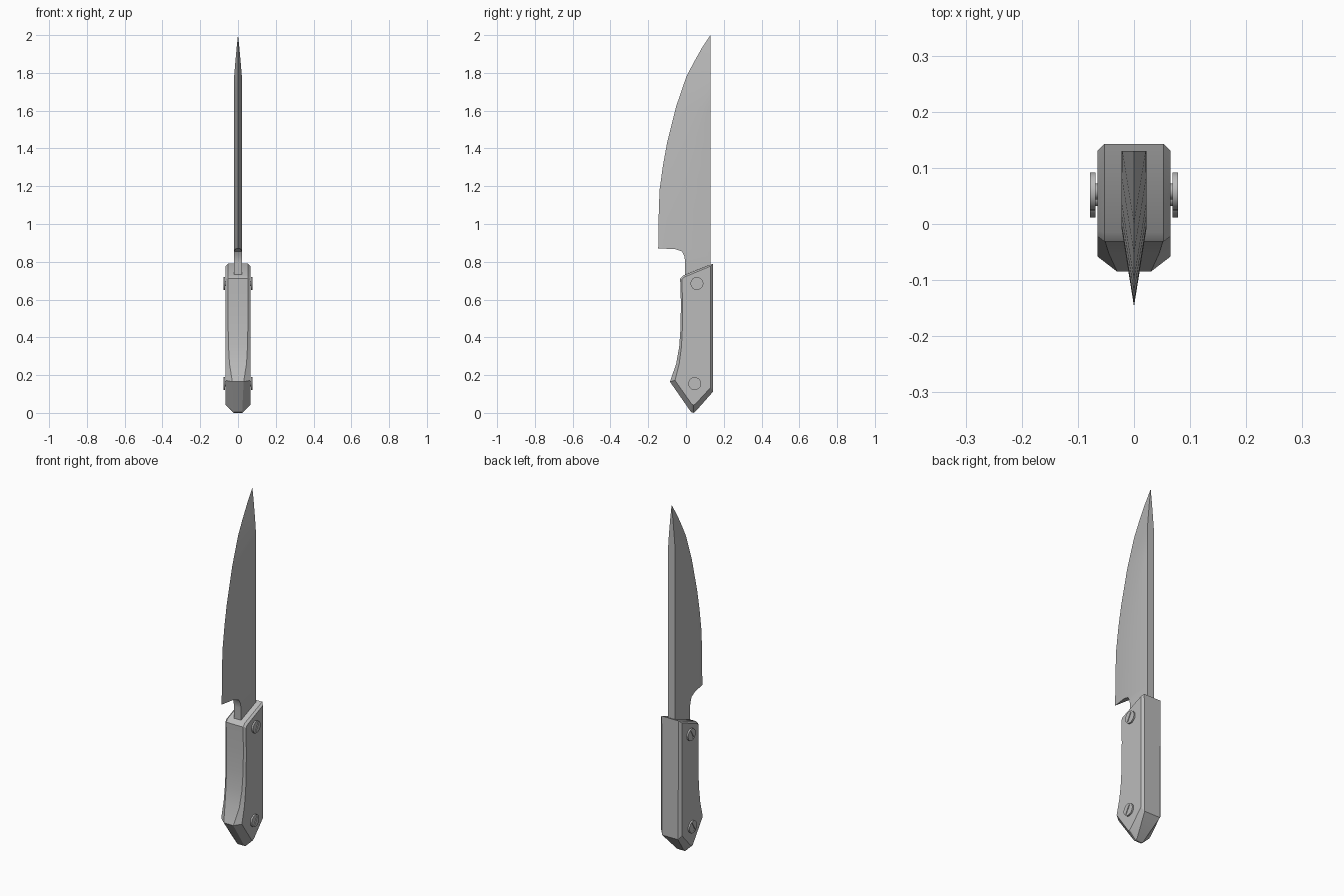
import bpy, bmesh, math
from mathutils import Matrix

old = bpy.data.objects.get("Cube")
if old:
    bpy.data.objects.remove(old, do_unlink=True)


def material(name, color):
    mat = bpy.data.materials.new(name)
    mat.use_nodes = True
    mat.diffuse_color = color
    mat.node_tree.nodes["Principled BSDF"].inputs["Base Color"].default_value = color
    return mat


grey = material("plain_grey", (0.5, 0.5, 0.5, 1))


def finish(name, bm, smooth=True):
    bmesh.ops.remove_doubles(bm, verts=bm.verts, dist=0.0004)
    bmesh.ops.recalc_face_normals(bm, faces=bm.faces)
    mesh = bpy.data.meshes.new(name)
    bm.to_mesh(mesh)
    bm.free()
    mesh.materials.append(grey)
    obj = bpy.data.objects.new(name, mesh)
    bpy.context.collection.objects.link(obj)
    if smooth:
        bpy.ops.object.select_all(action="DESELECT")
        bpy.context.view_layer.objects.active = obj
        obj.select_set(True)
        bpy.ops.object.shade_smooth_by_angle(angle=math.radians(25))
    return obj


def loft(name, rings):
    """Bridge equal closed rings and cap both ends."""
    bm = bmesh.new()
    loops = [[bm.verts.new(p) for p in ring] for ring in rings]
    for a, b in zip(loops, loops[1:]):
        for i in range(len(a)):
            j = (i + 1) % len(a)
            bm.faces.new((a[i], a[j], b[j], b[i]))
    bm.faces.new(loops[0])
    bm.faces.new(loops[-1])
    return finish(name, bm)


# Blade and tang: cross-sections from the handle up to the point
spine, heel, half, bevel = 0.13, -0.147, 0.022, 0.137


def section(front, z, edge):
    mid = min(max(edge + bevel, front), spine)

    def width(y):
        return half * min(1, max(0, (y - edge) / bevel))

    right = [(width(y), y, z) for y in (front, mid, spine)]
    left = [(-x, y, z) for x, y, z in reversed(right)]
    return right + left


notch = [(-0.004, 0.6), (-0.004, 0.8), (-0.009, 0.83), (-0.022, 0.855), (-0.06, 0.868)]
edge_line = [(heel, 0.87), (-0.145, 1.03), (-0.14, 1.18), (-0.122, 1.31), (-0.1, 1.43),
             (-0.053, 1.62), (0.0, 1.775), (0.038, 1.85), (0.083, 1.93), (0.129, 2.0)]
loft("blade", [section(y, z, heel) for y, z in notch]
     + [section(y, z, y) for y, z in edge_line])

# Handle: rim outline (y, z, half width) and the side-face outline (y, z)
side = 0.065
outline = [
    ((0.143, 0.79, 0.053), (0.131, 0.777)),
    ((-0.015, 0.728, 0.053), (-0.012, 0.718)),
    ((-0.031, 0.712, 0.053), (-0.022, 0.705)),
    ((-0.027, 0.58, 0.053), (-0.018, 0.58)),
    ((-0.029, 0.45, 0.052), (-0.019, 0.45)),
    ((-0.036, 0.35, 0.05), (-0.024, 0.35)),
    ((-0.052, 0.26, 0.045), (-0.036, 0.26)),
    ((-0.085, 0.165, 0.03), (-0.058, 0.172)),
    ((0.027, 0.004, 0.022), (0.031, 0.045)),
    ((0.039, 0.0, 0.022), (0.04, 0.042)),
    ((0.051, 0.008, 0.022), (0.05, 0.047)),
    ((0.143, 0.112, 0.05), (0.131, 0.135)),
]
rim = [(x, y, z) for (y, z, x), _ in outline]
face = [(side, y, z) for _, (y, z) in outline]


def mirrored(ring):
    return [(-x, y, z) for x, y, z in ring]


loft("handle", [face, rim, mirrored(rim), mirrored(face)])

# Slotted screws on both sides of the handle
turn = Matrix.Rotation(math.pi / 2, 4, "Y")


def disc(bm, radius, depth, x, y, z):
    bmesh.ops.create_cone(bm, cap_ends=True, segments=24, radius1=radius, radius2=radius,
                          depth=depth, matrix=Matrix.Translation((x, y, z)) @ turn)


for place, y, z in (("upper", 0.058, 0.685), ("lower", 0.046, 0.155)):
    for label, s in (("left", 1), ("right", -1)):
        bm = bmesh.new()
        disc(bm, 0.034, 0.009, s * 0.0735, y, z)
        head = finish(f"{place}_{label}_screw_head", bm)
        bm = bmesh.new()
        disc(bm, 0.014, 0.012, s * 0.066, y, z)
        finish(f"{place}_{label}_screw_stem", bm)
        # Slot cutter
        bm = bmesh.new()
        bmesh.ops.create_cube(bm, size=1, matrix=Matrix.Translation((s * 0.078, y, z))
                              @ Matrix.Rotation(math.radians(-30), 4, "X")
                              @ Matrix.Diagonal((0.008, 0.011, 0.054, 1)))
        cutter = finish(f"{place}_{label}_slot_cutter", bm, smooth=False)
        cutter.hide_render = True
        cutter.hide_set(True)
        cut = head.modifiers.new("slot", "BOOLEAN")
        cut.operation = "DIFFERENCE"
        cut.object = cutter
        cut.solver = "EXACT"
